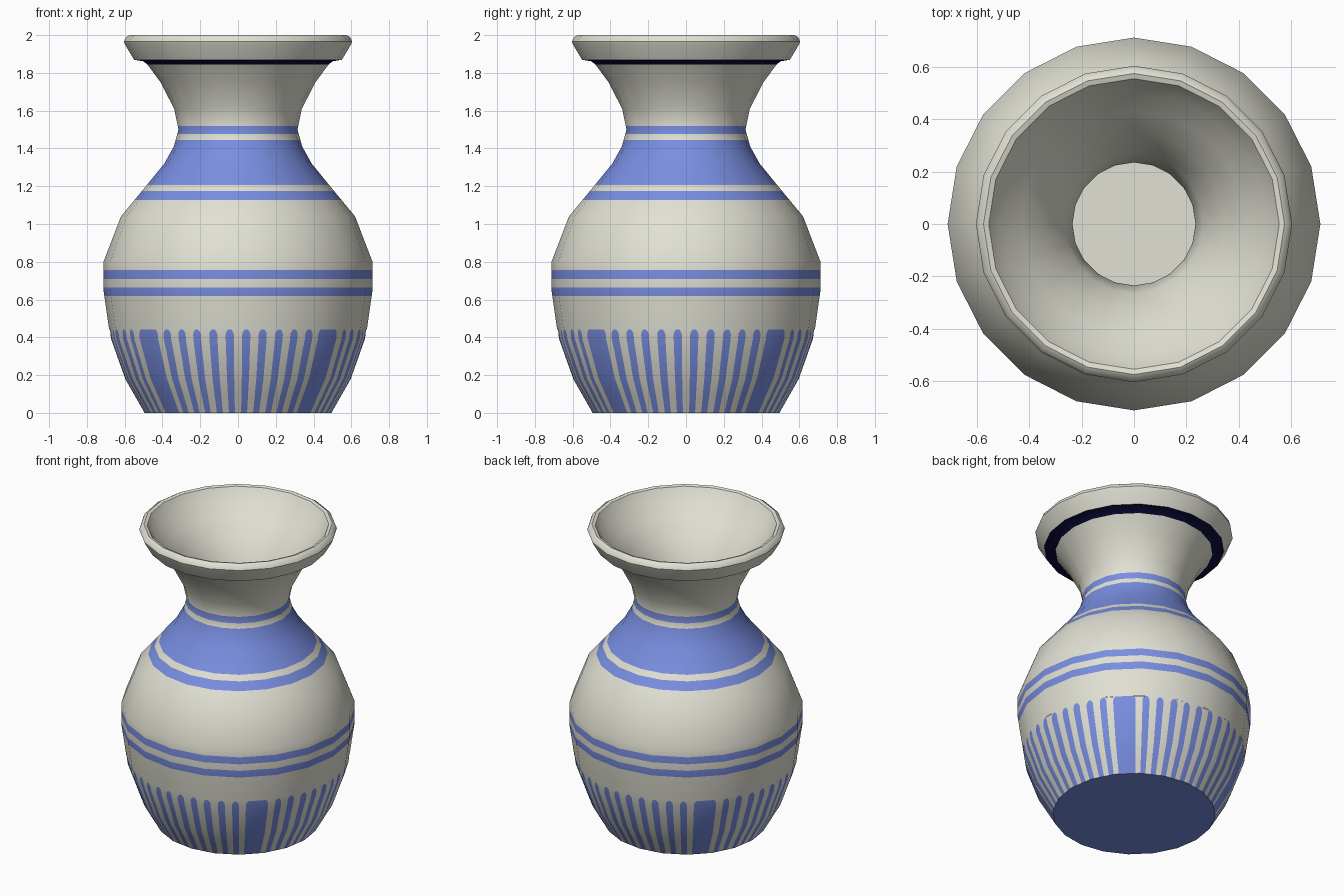
import bpy, bmesh, math
from mathutils import Vector

if "Cube" in bpy.data.objects:
    bpy.data.objects.remove(bpy.data.objects["Cube"])

SIDES = 20
STEP = 2 * math.pi / SIDES


def material(name, rgb):
    m = bpy.data.materials.new(name)
    m.diffuse_color = (*rgb, 1)
    m.use_nodes = True
    m.node_tree.nodes["Principled BSDF"].inputs["Base Color"].default_value = m.diffuse_color
    return m


CREAM = material("cream glaze", (0.76, 0.75, 0.66))
BLUE = material("blue glaze", (0.19, 0.27, 0.75))
NAVY = material("dark navy glaze", (0.004, 0.004, 0.05))
MATS = [CREAM, BLUE, NAVY]

# Outer wall profile (radius, height)
WALL = [(0.497, 0), (0.60, 0.18), (0.675, 0.39), (0.712, 0.65), (0.712, 0.80),
        (0.62, 1.04), (0.50, 1.185), (0.39, 1.32), (0.34, 1.41), (0.315, 1.5),
        (0.338, 1.61), (0.41, 1.75), (0.48, 1.845)]


def wall_radius(z):
    for (r0, z0), (r1, z1) in zip(WALL, WALL[1:]):
        if z <= z1:
            return r0 + (r1 - r0) * (z - z0) / (z1 - z0)
    return WALL[-1][0]


def wall_normal(co):
    # smooth normal of the pot, independent of where colour cuts fall
    lo, hi = max(co.z - 0.06, 0), min(co.z + 0.06, 1.845)
    slope = (wall_radius(hi) - wall_radius(lo)) / (hi - lo)
    flat = Vector((co.x, co.y, 0)).normalized()
    return (flat - Vector((0, 0, slope))).normalized()


def facet_point(r, a, z):
    # point on a twenty-sided ring at angle a
    off = (a % STEP) - STEP / 2
    rr = r * math.cos(STEP / 2) / math.cos(off)
    return (rr * math.cos(a), rr * math.sin(a), z)


def lathe(name, rows, paint, columns=None, close_end=False, wall=False):
    """Skin rings of (radius, z); paint(row, column, z) gives a material index."""
    bm = bmesh.new()
    columns = columns or (lambda z: [i * STEP for i in range(SIDES)])
    rings = [[bm.verts.new(facet_point(r, a, z)) for a in columns(z)] for r, z in rows]
    n = len(rings[0])
    for i in range(len(rings) - 1):
        mid = (rows[i][1] + rows[i + 1][1]) / 2
        for j in range(n):
            k = (j + 1) % n
            f = bm.faces.new((rings[i][j], rings[i][k], rings[i + 1][k], rings[i + 1][j]))
            f.material_index = paint(i, j, mid)
            f.smooth = True
    if close_end:
        bm.faces.new(rings[-1]).material_index = paint(len(rings) - 1, 0, rows[-1][1])
    mesh = bpy.data.meshes.new(name)
    bm.to_mesh(mesh)
    bm.free()
    for m in MATS:
        mesh.materials.append(m)
    ob = bpy.data.objects.new(name, mesh)
    bpy.context.collection.objects.link(ob)
    if wall:
        mesh.normals_split_custom_set_from_vertices([wall_normal(v.co) for v in mesh.vertices])
    else:
        bpy.context.view_layer.objects.active = ob
        ob.select_set(True)
        bpy.ops.object.shade_smooth_by_angle(angle=math.radians(40))
        ob.select_set(False)
    return ob


# Body with painted blue rings
STRIPE_TOP = 0.442
BANDS = [(0.618, 0.665), (0.709, 0.756), (1.126, 1.174), (1.206, 1.445), (1.477, 1.52)]
heights = sorted({STRIPE_TOP} | {z for b in BANDS for z in b} |
                 {z for r, z in WALL if z > STRIPE_TOP})
lathe("body", [(wall_radius(z), z) for z in heights],
      lambda i, j, z: int(any(a < z < b for a, b in BANDS)), wall=True)

# Lower body: round-topped stripes, ten thin and one wide in each quarter
STRIPES = []
for q in range(4):
    for s in range(12):
        if s not in (5, 6):
            STRIPES.append((90 * q + 3.75 + 7.5 * s, 1.85))
        if s == 5:
            STRIPES.append((90 * q + 45, 5.9))


def stripe_columns(z):
    t = max(0, (z - 0.415) / (STRIPE_TOP - 0.415))
    cols = []
    for c, w in STRIPES:
        w -= 1.25 * t * t
        cols += [math.radians(c - w), math.radians(c), math.radians(c + w)]
    return cols


rows_z = [0, 0.09, 0.18, 0.285, 0.39, 0.415, 0.426, 0.436, STRIPE_TOP]
lathe("striped_lower_body", [(wall_radius(z), z) for z in rows_z],
      lambda i, j, z: 0 if j % 3 == 2 else 1, columns=stripe_columns, wall=True)

# Blue underside, facing down
base = lathe("base", [(0.497, 0)], lambda i, j, z: 1, close_end=True)
base.data.flip_normals()

# Rounded lip with a dark line beneath it
lathe("lip", [(0.48, 1.845), (0.503, 1.862), (0.55, 1.869), (0.598, 1.95), (0.604, 1.965),
              (0.595, 1.988), (0.575, 2.0), (0.555, 1.994), (0.54, 1.97)],
      lambda i, j, z: 2 if i < 2 else 0)

# Hollow inside and floor
lathe("inside", [(0.54, 1.97), (0.50, 1.91), (0.43, 1.84), (0.345, 1.74), (0.265, 1.61),
                 (0.235, 1.5), (0.265, 1.4), (0.32, 1.31), (0.44, 1.17), (0.56, 1.03),
                 (0.66, 0.80), (0.66, 0.65), (0.62, 0.39), (0.54, 0.18), (0.45, 0.06)],
      lambda i, j, z: 0, close_end=True)
